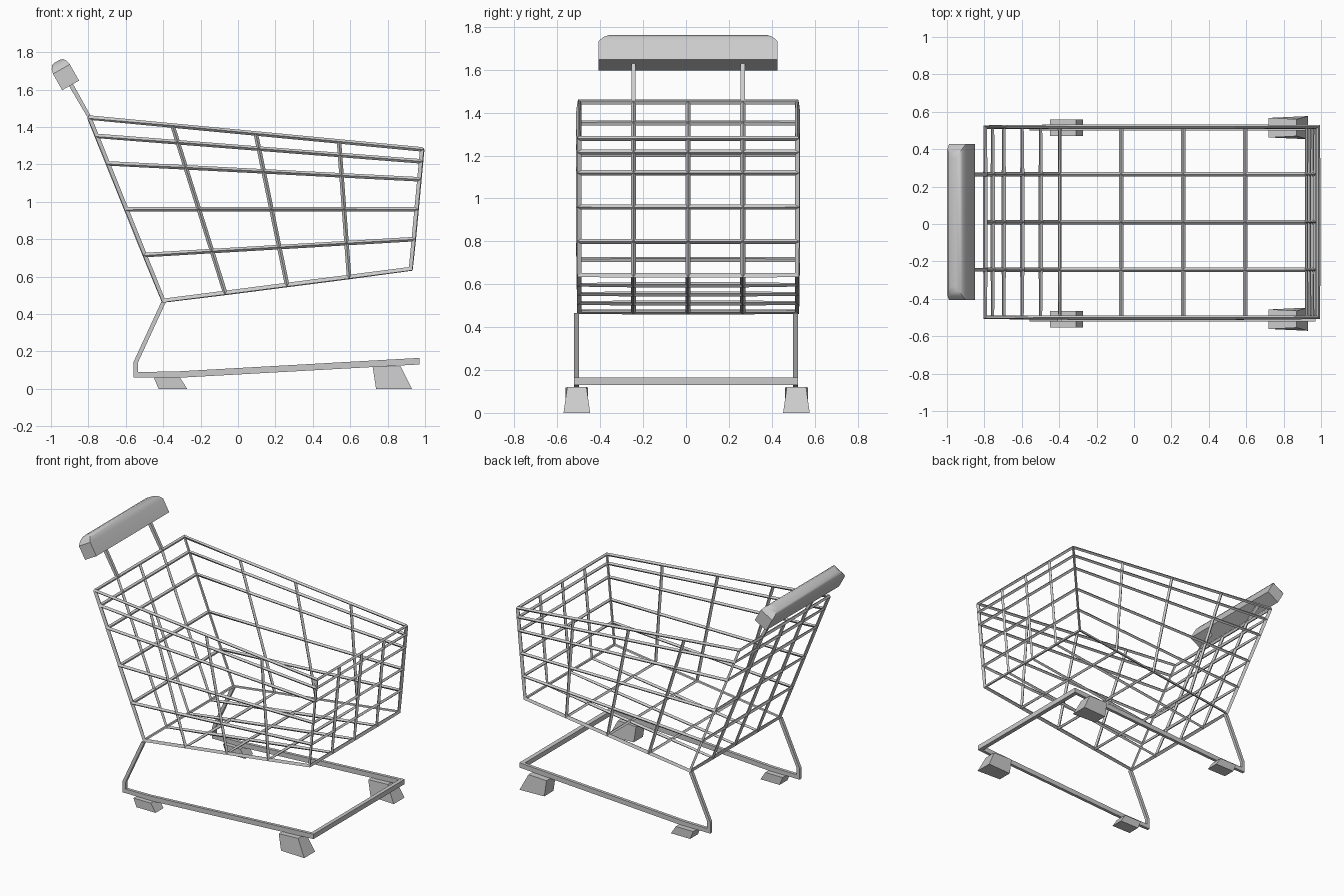
import bpy, bmesh
from math import radians
from mathutils import Vector

if "Cube" in bpy.data.objects:
    bpy.data.objects.remove(bpy.data.objects["Cube"], do_unlink=True)

metal = bpy.data.materials.new("grey metal")
metal.use_nodes = True
GREY = (0.6, 0.6, 0.6, 1)
metal.diffuse_color = GREY
metal.node_tree.nodes["Principled BSDF"].inputs["Base Color"].default_value = GREY


def finish(bm, name):
    bmesh.ops.remove_doubles(bm, verts=bm.verts, dist=0.0005)
    bmesh.ops.recalc_face_normals(bm, faces=bm.faces)
    mesh = bpy.data.meshes.new(name)
    bm.to_mesh(mesh)
    bm.free()
    mesh.materials.append(metal)
    ob = bpy.data.objects.new(name, mesh)
    bpy.context.collection.objects.link(ob)
    return ob


def loft(name, rings):
    """Skin a stack of rings and cap both ends."""
    bm = bmesh.new()
    loops = [[bm.verts.new(p) for p in ring] for ring in rings]
    n = len(loops[0])
    for a, b in zip(loops, loops[1:]):
        for i in range(n):
            j = (i + 1) % n
            bm.faces.new((a[i], a[j], b[j], b[i]))
    bm.faces.new(loops[0])
    bm.faces.new(loops[-1])
    return finish(bm, name)


def prism(name, profile, y0, y1):
    """Extrude an x-z profile along y."""
    return loft(name, [[(x, y, z) for x, z in profile] for y in (y0, y1)])


# Basket: open-topped panels turned into wire
MID, HALF = 0.01, 0.51
COLS = 4
ROWS = [0, 0.25, 0.5, 0.75, 0.9, 1]
BACK_LOW, BACK_TOP = Vector((-0.4, 0, 0.47)), Vector((-0.795, 0, 1.45))
NOSE_LOW, NOSE_TOP = Vector((0.925, 0, 0.64)), Vector((0.985, 0, 1.28))


def basket_point(along, across, up):
    p = BACK_LOW.lerp(BACK_TOP, up).lerp(NOSE_LOW.lerp(NOSE_TOP, up), along)
    p.y = MID + HALF * (2 * across - 1)
    return p


def panel(bm, us, vs, place):
    grid = [[bm.verts.new(basket_point(*place(u, v))) for v in vs] for u in us]
    for a, b in zip(grid, grid[1:]):
        for j in range(len(vs) - 1):
            bm.faces.new((a[j], b[j], b[j + 1], a[j + 1]))


bm = bmesh.new()
steps = [i / COLS for i in range(COLS + 1)]
panel(bm, steps, steps, lambda u, v: (u, v, 0))
for end in (0, 1):
    panel(bm, steps, ROWS, lambda u, v: (u, end, v))
    panel(bm, steps, ROWS, lambda u, v: (end, u, v))
basket = finish(bm, "wire_basket")
wire = basket.modifiers.new("wire", 'WIREFRAME')
wire.thickness = 0.024
wire.offset = 0
wire.use_boundary = True
wire.use_even_offset = True

# Handle: leaning block with a rounded top
UP = Vector((-0.49, 0, 0.87))
ACROSS = Vector((0.87, 0, 0.49))
base = Vector((-0.895, MID, 1.622))


def handle_ring(height, width, length):
    c = base + UP * height
    return [c + ACROSS * sx * width + Vector((0, sy * length, 0))
            for sx, sy in ((-1, -1), (1, -1), (1, 1), (-1, 1))]


handle = loft("handle", [handle_ring(*r) for r in (
    (0, 0.052, 0.417), (0.1, 0.052, 0.417), (0.125, 0.046, 0.395),
    (0.142, 0.034, 0.37), (0.148, 0.018, 0.345))])
bpy.context.view_layer.objects.active = handle
handle.select_set(True)
bpy.ops.object.shade_smooth_by_angle(angle=radians(40))
handle.select_set(False)

# Handle posts
for side, name in ((-1, "right_handle_post"), (1, "left_handle_post")):
    y = MID + side * HALF / 2
    prism(name, [(-0.807, 1.455), (-0.785, 1.455), (-0.885, 1.635), (-0.907, 1.625)],
          y - 0.01, y + 0.01)

# Lower frame: a leg and rail on each side, joined across the nose
RAIL = [(-0.41, 0.465), (-0.56, 0.14), (-0.56, 0.06), (-0.3, 0.06), (0.97, 0.13),
        (0.97, 0.165), (-0.34, 0.092), (-0.535, 0.09), (-0.535, 0.14), (-0.385, 0.465)]
for side, name in ((-1, "right"), (1, "left")):
    prism(name + "_leg_and_rail", RAIL, side * 0.5, side * 0.522)
prism("nose_crossbar", [(0.94, 0.129), (0.97, 0.13), (0.97, 0.165), (0.94, 0.163)],
      -0.5, 0.5)

# Wheels: tapered wedge blocks; each corner is x, z, half width
FRONT = [(0.738, 0, 0.053), (0.93, 0, 0.062), (0.87, 0.12, 0.045), (0.72, 0.118, 0.053)]
REAR = [(-0.425, 0, 0.045), (-0.272, 0, 0.045), (-0.31, 0.06, 0.045), (-0.45, 0.06, 0.045)]
for end, shape in (("front", FRONT), ("rear", REAR)):
    for side, name in ((-1, "right"), (1, "left")):
        y = 0.003 + side * 0.512
        loft(f"{end}_{name}_wheel",
             [[(x, y + s * w, z) for x, z, w in shape] for s in (-1, 1)])
